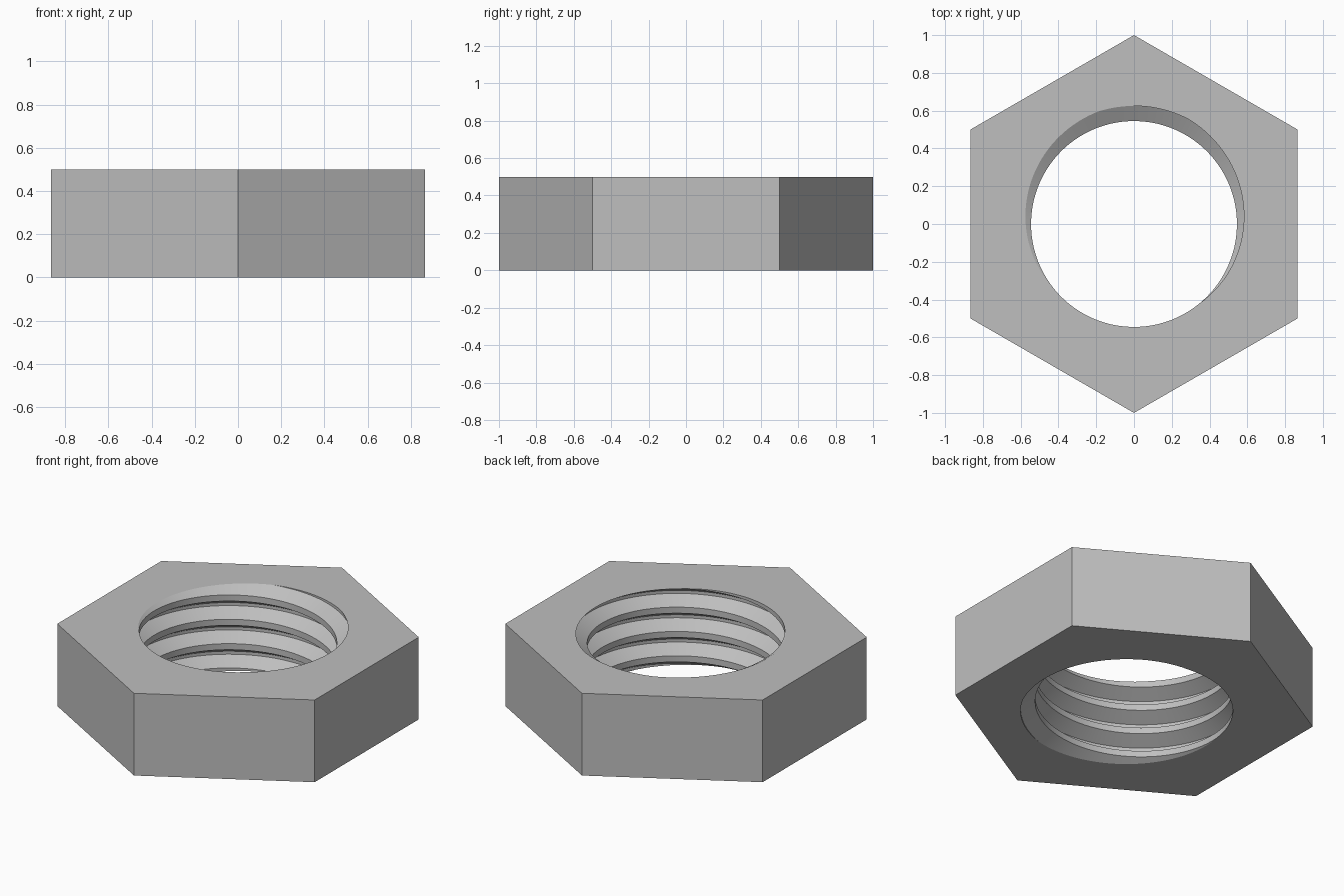
import bpy, bmesh, math
from mathutils import Vector

cube = bpy.data.objects.get("Cube")
if cube:
    bpy.data.objects.remove(cube)

HEIGHT = 0.5
MINOR = 0.545                      # thread crest radius
PITCH = 0.148
MAJOR = MINOR + 0.541 * PITCH      # thread root radius
STEPS = 120                        # segments per turn
TURNS = 6
ROOT_ANGLE = math.radians(85)      # where the groove meets the top face

# One pitch of the thread: height in pitches, radius
PROFILE = [(-1 / 16, MAJOR), (1 / 16, MAJOR), (3 / 8, MINOR), (5 / 8, MINOR)]

steel = bpy.data.materials.new("grey steel")
steel.use_nodes = True
colour = (0.52, 0.52, 0.52, 1)
steel.diffuse_color = colour
steel.node_tree.nodes["Principled BSDF"].inputs["Base Color"].default_value = colour

bm = bmesh.new()

# Threaded bore: sweep the profile along a helix taller than the nut
outline = PROFILE + [(1 + PROFILE[0][0], MAJOR)]
previous = None
for i in range(STEPS * TURNS + 1):
    turn = i / STEPS
    angle = ROOT_ANGLE + math.tau * turn
    base = HEIGHT + PITCH * (turn - TURNS + 1)
    column = [bm.verts.new((r * math.cos(angle), r * math.sin(angle), base + PITCH * h))
              for h, r in outline]
    if previous:
        for j in range(len(outline) - 1):
            bm.faces.new((previous[j], column[j], column[j + 1], previous[j + 1]))
    previous = column
bmesh.ops.remove_doubles(bm, verts=bm.verts[:], dist=1e-5)

# Trim the bore flush with both faces of the nut
for z, up in ((0, -1), (HEIGHT, 1)):
    bmesh.ops.bisect_plane(bm, geom=bm.verts[:] + bm.edges[:] + bm.faces[:], dist=1e-5,
                           plane_co=(0, 0, z), plane_no=(0, 0, up), clear_outer=True)
bmesh.ops.remove_doubles(bm, verts=bm.verts[:], dist=1e-4)
rims = [e for e in bm.edges if e.is_boundary]

# Hexagonal sides, with corners on the y axis
corners = [(math.sin(k * math.tau / 6), math.cos(k * math.tau / 6)) for k in range(6)]
rings = [[bm.verts.new((x, y, z)) for x, y in corners] for z in (0, HEIGHT)]
for k in range(6):
    n = (k + 1) % 6
    bm.faces.new((rings[0][k], rings[0][n], rings[1][n], rings[1][k]))

# Flat faces between the hexagon and each rim of the bore
for ring, z, up in ((rings[0], 0, -1), (rings[1], HEIGHT, 1)):
    edges = [e for e in rims if all(abs(v.co.z - z) < 1e-3 for v in e.verts)]
    edges += [bm.edges.get((ring[k], ring[(k + 1) % 6])) for k in range(6)]
    bmesh.ops.triangle_fill(bm, edges=edges, use_beauty=True, normal=Vector((0, 0, up)))

bmesh.ops.recalc_face_normals(bm, faces=bm.faces[:])
mesh = bpy.data.meshes.new("hex_nut")
bm.to_mesh(mesh)
bm.free()
mesh.materials.append(steel)

nut = bpy.data.objects.new("hex_nut", mesh)
bpy.context.collection.objects.link(nut)
bpy.ops.object.select_all(action="DESELECT")
nut.select_set(True)
bpy.context.view_layer.objects.active = nut
bpy.ops.object.shade_smooth_by_angle(angle=math.radians(30))
